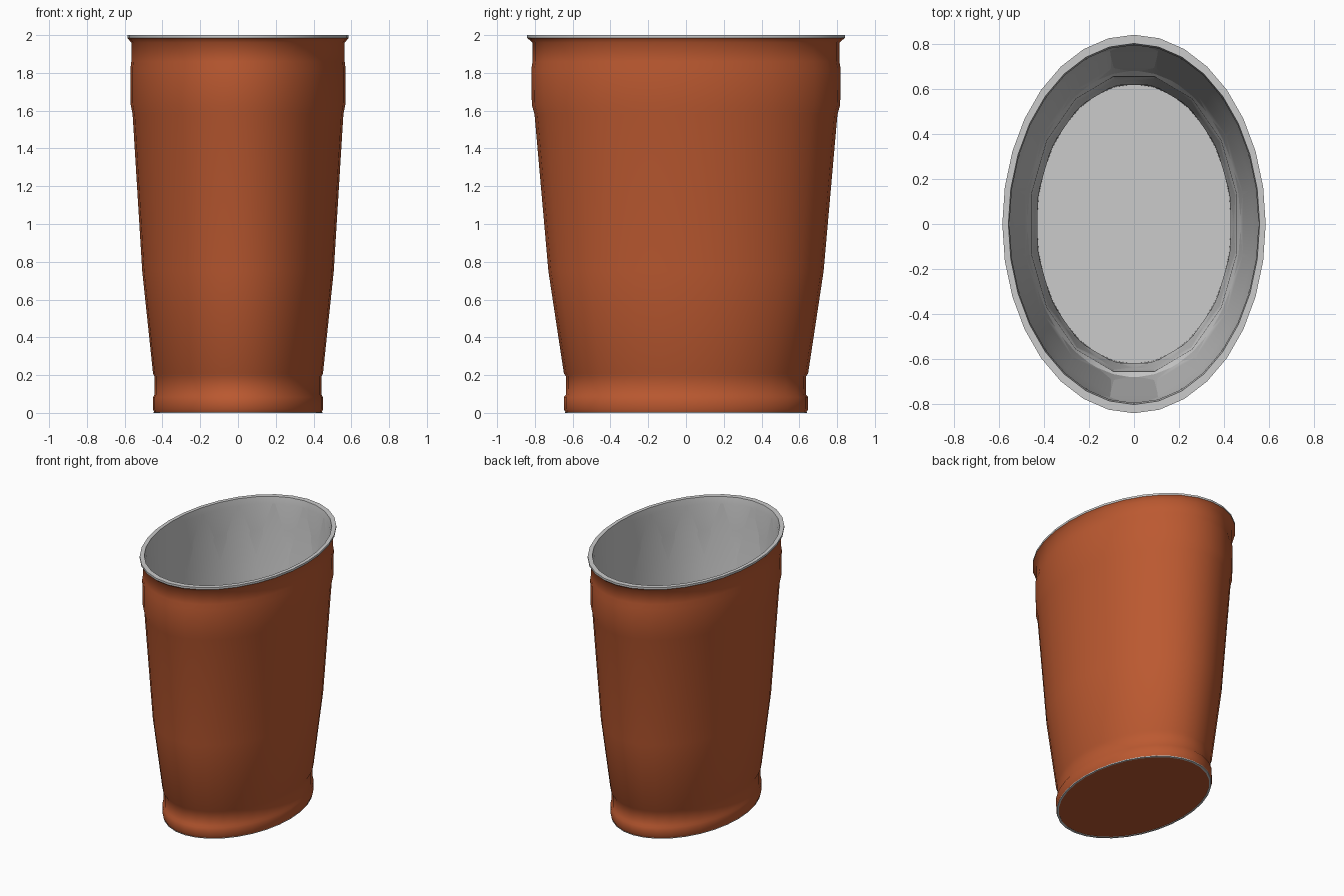
import bpy, bmesh, math

if "Cube" in bpy.data.objects:
    bpy.data.objects.remove(bpy.data.objects["Cube"])

RATIO = 1.437  # ellipse depth / width


def lathe(name, profile, sides, phase=0.0, cap_start=False, cap_end=False,
          material=None, angle=40):
    """Sweep (x radius, z) points round an ellipse; upward profiles face outward."""
    bm = bmesh.new()
    rings = []
    for r, z in profile:
        ring = []
        for i in range(sides):
            a = 2 * math.pi * (i + phase) / sides
            ring.append(bm.verts.new((r * math.cos(a), r * RATIO * math.sin(a), z)))
        rings.append(ring)
    for a, b in zip(rings, rings[1:]):
        for i in range(sides):
            j = (i + 1) % sides
            bm.faces.new((a[i], a[j], b[j], b[i]))
    if cap_start:
        bm.faces.new(rings[0][::-1])
    if cap_end:
        bm.faces.new(rings[-1])
    mesh = bpy.data.meshes.new(name)
    bm.to_mesh(mesh)
    bm.free()
    obj = bpy.data.objects.new(name, mesh)
    bpy.context.collection.objects.link(obj)
    if material:
        mesh.materials.append(material)
    bpy.ops.object.select_all(action='DESELECT')
    obj.select_set(True)
    bpy.context.view_layer.objects.active = obj
    bpy.ops.object.shade_smooth_by_angle(angle=math.radians(angle))
    return obj


terracotta = bpy.data.materials.new("terracotta")
terracotta.diffuse_color = (0.5, 0.1, 0.03, 1)
terracotta.use_nodes = True
terracotta.node_tree.nodes["Principled BSDF"].inputs["Base Color"].default_value = terracotta.diffuse_color

# coloured outside with foot band, groove and shoulder bulge
lathe("outer_body", [
    (0.444, 0.004), (0.45, 0.02), (0.45, 0.083), (0.442, 0.097), (0.443, 0.195),
    (0.45, 0.21), (0.507, 0.75), (0.558, 1.58), (0.568, 1.63), (0.57, 1.82),
    (0.565, 1.86), (0.565, 1.96), (0.585, 1.985)],
    32, cap_start=True, material=terracotta, angle=60)

# rolled rim, inner wall and floor
lathe("rim_and_inner_wall", [
    (0.585, 1.985), (0.585, 2.0), (0.558, 2.0), (0.553, 1.95), (0.553, 1.75),
    (0.545, 1.55), (0.49, 0.75), (0.434, 0.2), (0.432, 0.06)],
    32, cap_end=True)

# faceted liner whose flats break through the wall as pointed ribs
lathe("faceted_liner", [
    (0.563, 1.95), (0.556, 1.72), (0.538, 1.45), (0.494, 0.8), (0.482, 0.6),
    (0.465, 0.57), (0.452, 0.3), (0.438, 0.22)],
    16, phase=0.5, angle=30)

# thin ring under the foot
lathe("foot_ring", [(0.434, 0.003), (0.434, 0.0), (0.446, 0.0), (0.447, 0.006)][::1], 32)
